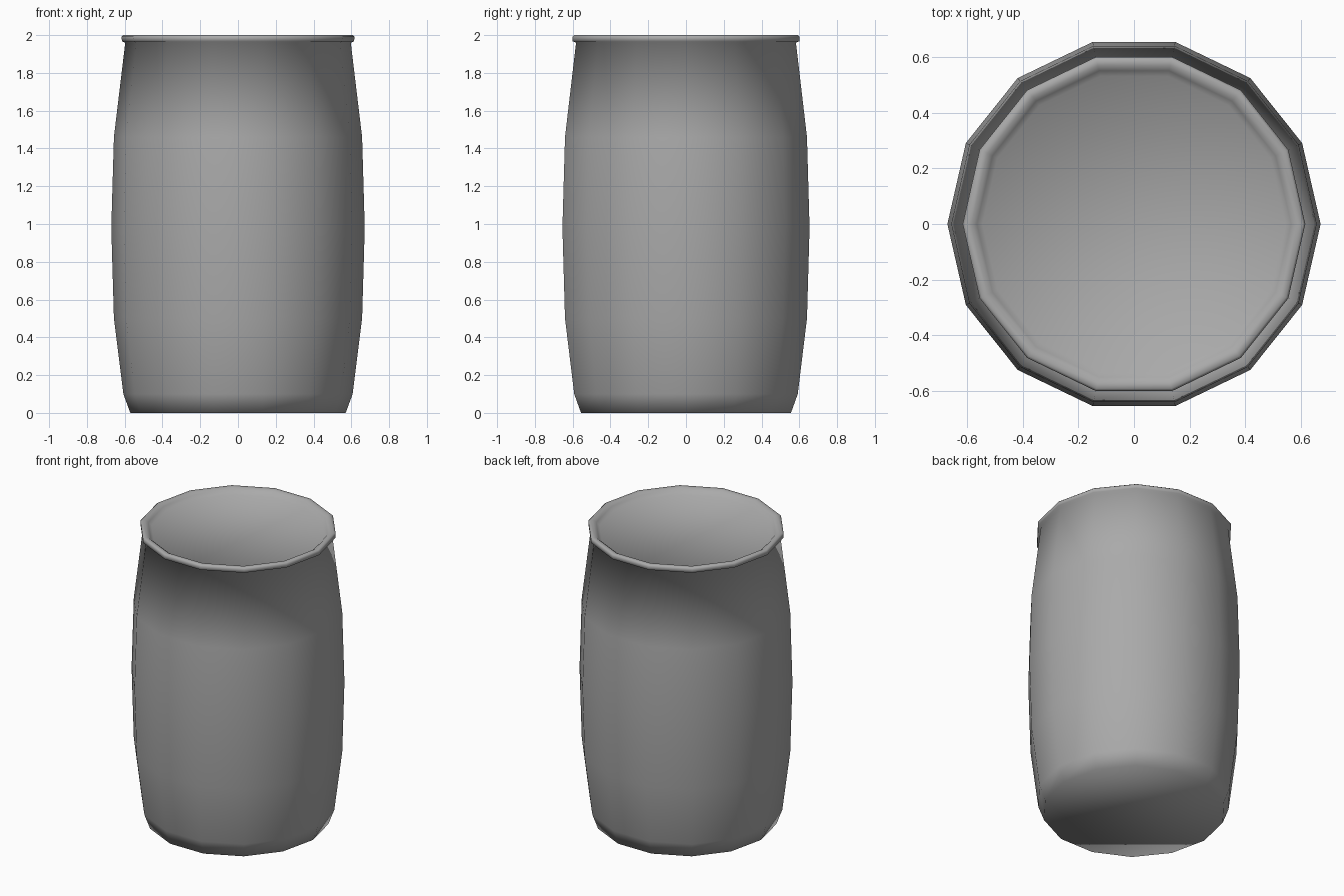
import bpy, bmesh
from math import cos, sin, tau

SIDES = 14

# Remove the default cube
cube = bpy.data.objects.get("Cube")
if cube:
    bpy.data.objects.remove(cube, do_unlink=True)

# Single grey material
grey = bpy.data.materials.new("plain grey")
grey.use_nodes = True
colour = (0.4, 0.4, 0.4, 1)
grey.diffuse_color = colour
grey.node_tree.nodes["Principled BSDF"].inputs["Base Color"].default_value = colour


def lathe(name, profile):
    """Spin (radius, height) points into a closed, smooth 14-sided solid."""
    bm = bmesh.new()
    rings = [[bm.verts.new((r * cos(tau * i / SIDES), r * sin(tau * i / SIDES), z))
              for i in range(SIDES)] for r, z in profile]
    for low, high in zip(rings, rings[1:]):
        for i in range(SIDES):
            j = (i + 1) % SIDES
            bm.faces.new((low[i], low[j], high[j], high[i]))
    # Flat base and sunken lid
    bm.faces.new(rings[0][::-1])
    bm.faces.new(rings[-1])
    mesh = bpy.data.meshes.new(name)
    bm.to_mesh(mesh)
    bm.free()
    mesh.materials.append(grey)
    mesh.shade_smooth()
    obj = bpy.data.objects.new(name, mesh)
    bpy.context.collection.objects.link(obj)
    return obj


# Bulging wall, rolled rim, then the shallow recessed lid
wall = [(0.57, 0), (0.607, 0.1), (0.657, 0.5), (0.671, 0.98), (0.657, 1.46), (0.597, 1.96)]
rim = [(0.615, 1.967), (0.616, 1.992), (0.607, 2.0), (0.585, 2.0)]
lid = [(0.565, 1.985), (0.545, 1.965)]
lathe("barrel", wall + rim + lid)
